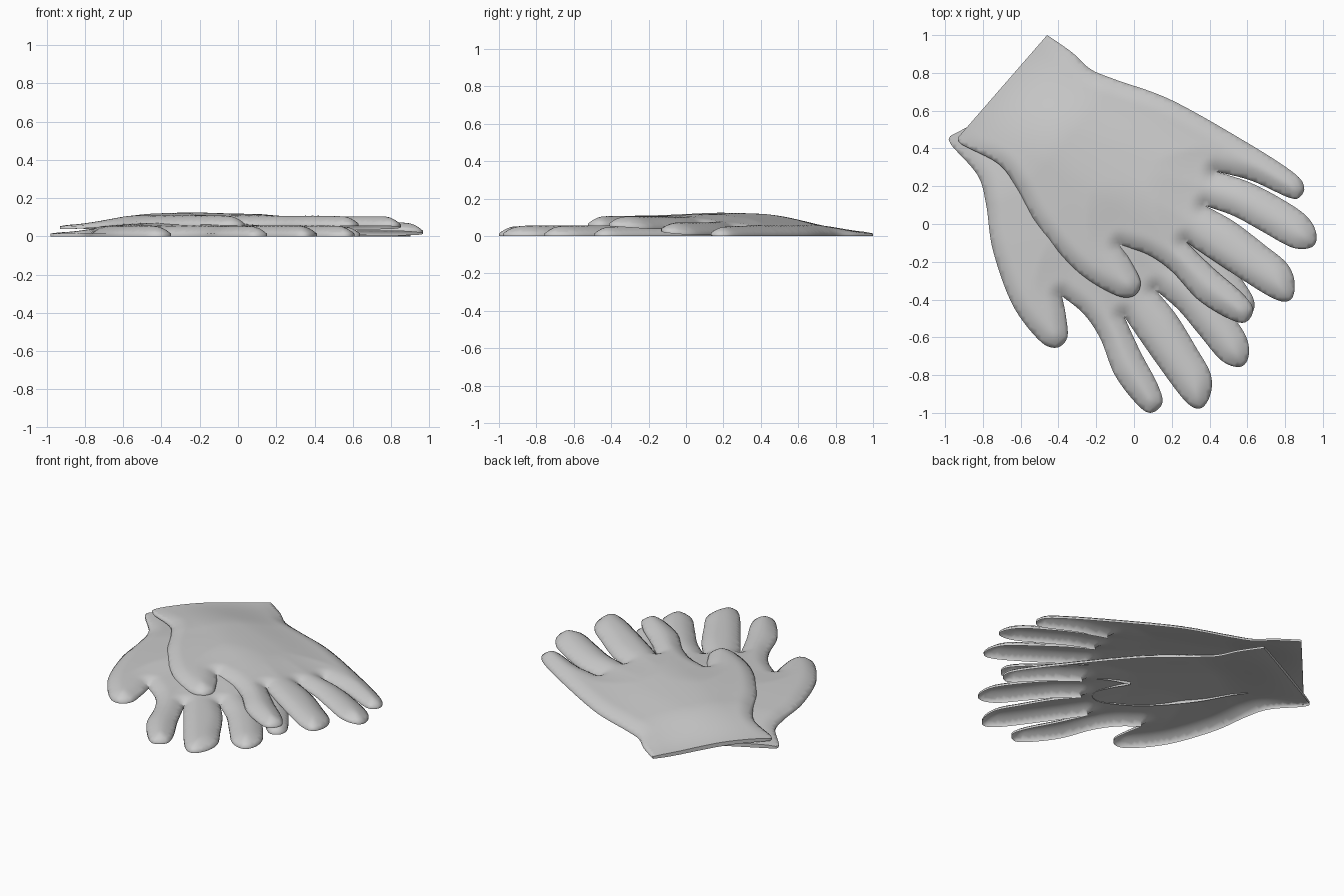
import bpy, bmesh
from math import radians
from mathutils import Vector, Matrix
from mathutils.kdtree import KDTree
from mathutils.geometry import delaunay_2d_cdt, intersect_point_line

if "Cube" in bpy.data.objects:
    bpy.data.objects.remove(bpy.data.objects["Cube"])

# outline strokes of one glove seen from above; each runs crotch to crotch
PINKY = [(-.46, 1), (-.33, .91), (-.23, .82), (-.1, .765), (.2, .655), (.6, .43), (.84, .275),
         (.9, .2), (.88, .145), (.82, .14), (.62, .23), (.435, .277)]
RING = [(.435, .277), (.6, .225), (.76, .145), (.91, .045), (.965, -.05), (.945, -.12),
        (.84, -.125), (.68, -.04), (.53, .042), (.38, .095)]
MIDDLE = [(.38, .095), (.53, .012), (.69, -.11), (.81, -.21), (.85, -.31), (.83, -.4),
          (.74, -.395), (.52, -.26), (.275, -.095)]
INDEX = [(.275, -.095), (.42, -.235), (.57, -.365), (.63, -.45), (.59, -.52), (.5, -.5),
         (.34, -.4), (.2, -.25), (.07, -.16), (-.07, -.115)]
THUMB = [(-.07, -.115), (-.01, -.21), (.035, -.31), (0, -.38), (-.1, -.375), (-.3, -.25),
         (-.5, -.02), (-.62, .19), (-.72, .32), (-.91, .42), (-.93, .46)]


def smooth(t):
    t = max(0, min(1, t))
    return t * t * (3 - 2 * t)


def stroke(pts, step=.014):
    """Smooth curve through the points, end point left out."""
    p = [Vector(q) for q in pts]
    p = [p[0]] + p + [p[-1]]
    out = []
    for a, b, c, d in zip(p, p[1:], p[2:], p[3:]):
        n = max(2, round((c - b).length / step))
        for i in range(n):
            t = i / n
            out.append(.5 * (2 * b + (c - a) * t + (2 * a - 5 * b + 4 * c - d) * t * t
                             + (3 * b - a - 3 * c + d) * t ** 3))
    return out


def drape(p):
    """Height of the upper glove's rim where it rests on the lower one."""
    d = (p.x + .46) * -.507 + (p.y - 1) * -.862
    return .053 * smooth(d / .6) * (.7 + .3 * smooth((p.x + .95) / .4))


def make_glove(name, matrix, base):
    sides = [q for s in (PINKY, RING, MIDDLE, INDEX, THUMB) for q in stroke(s)]
    a, b = Vector(THUMB[-1]), Vector(PINKY[0])
    cuff = [a.lerp(b, i / 40) for i in range(40)]
    outline = sides + cuff
    tree_side, tree_all = KDTree(len(sides)), KDTree(len(outline))
    for i, q in enumerate(sides):
        tree_side.insert(q.to_3d(), i)
    for i, q in enumerate(outline):
        tree_all.insert(q.to_3d(), i)
    tree_side.balance()
    tree_all.balance()

    # fill the outline with an even net of points
    pts = list(outline)
    for i in range(100):
        for j in range(76):
            q = Vector((-.95 + i * .02 + (j % 2) * .01, -.53 + j * .0205))
            if tree_all.find(q.to_3d())[2] > .011:
                pts.append(q)
    n = len(outline)
    verts, _, faces, *_ = delaunay_2d_cdt(
        pts, [(i, (i + 1) % n) for i in range(n)], [], 1, 1e-6)

    # puffed skin, hollow underneath
    bm = bmesh.new()
    top, bottom = [], []
    for v in verts:
        d = tree_side.find(v.to_3d())[2]
        w = (v - intersect_point_line(v, a, b)[0].to_2d()).length
        k = min(1, d / .09)
        puff = .038 * (1 - (1 - k) ** 2) + .02 * smooth(d / .35)
        thick = .014 + puff * (.2 + .8 * smooth(w / .45))
        p = matrix @ v.to_3d()
        z = base(p)
        top.append(bm.verts.new((p.x, p.y, z + thick)))
        bottom.append(bm.verts.new((p.x, p.y, z)))
    count = {}
    for f in faces:
        bm.faces.new([top[i] for i in f])
        for e in zip(f, f[1:] + f[:1]):
            count.setdefault(tuple(sorted(e)), []).append(e)
    # upright rim around the outline
    for es in count.values():
        if len(es) == 1:
            i, j = es[0]
            bm.faces.new((top[j], top[i], bottom[i], bottom[j]))
    bmesh.ops.delete(bm, geom=[v for v in bm.verts if not v.link_faces], context='VERTS')
    bm.normal_update()
    me = bpy.data.meshes.new(name)
    bm.to_mesh(me)
    bm.free()
    ob = bpy.data.objects.new(name, me)
    bpy.context.collection.objects.link(ob)
    bpy.ops.object.select_all(action='DESELECT')
    ob.select_set(True)
    bpy.context.view_layer.objects.active = ob
    bpy.ops.object.shade_smooth_by_angle(angle=radians(80))


make_glove("upper_glove", Matrix.Identity(4), drape)
# the lower glove is the same glove swung about its thumb tip
swing = (Matrix.Translation((-.412, -.655, 0)) @ Matrix.Rotation(radians(-21.3), 4, 'Z')
         @ Matrix.Translation((0, .38, 0)))
make_glove("lower_glove", swing, lambda p: 0)
